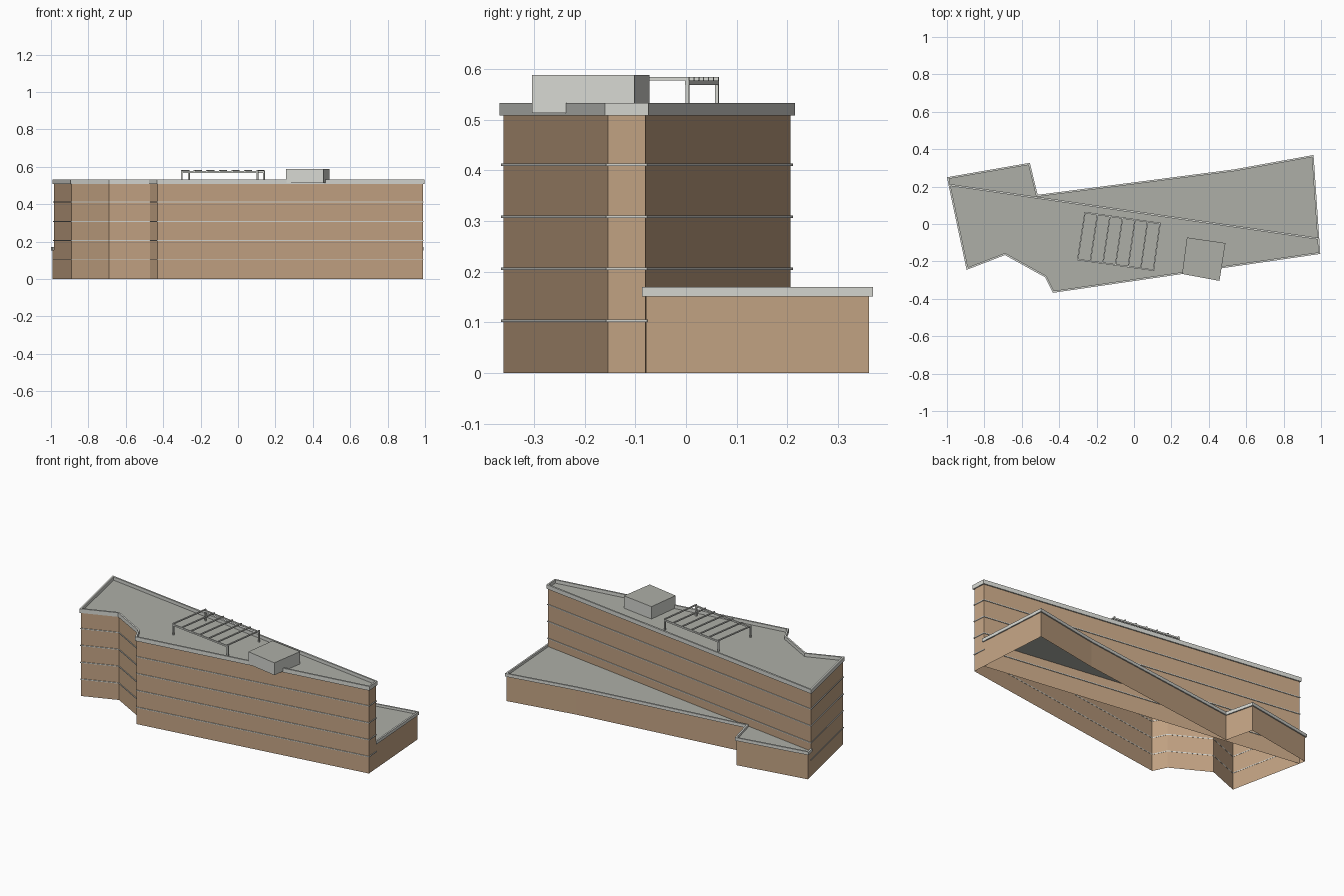
import bpy
from mathutils import Vector

cube = bpy.data.objects.get("Cube")
if cube:
    bpy.data.objects.remove(cube, do_unlink=True)


def material(name, rgb):
    mat = bpy.data.materials.new(name)
    mat.use_nodes = True
    mat.diffuse_color = (*rgb, 1)
    mat.node_tree.nodes["Principled BSDF"].inputs["Base Color"].default_value = (*rgb, 1)
    return mat


TAN = material("tan wall", (0.55, 0.37, 0.23))
TRIM = material("light grey trim", (0.67, 0.68, 0.64))
ROOF = material("grey roof", (0.42, 0.43, 0.39))


def add_object(name, verts, faces, *mats):
    mesh = bpy.data.meshes.new(name)
    mesh.from_pydata(verts, [], faces)
    for mat in mats:
        mesh.materials.append(mat)
    mesh.update()
    obj = bpy.data.objects.new(name, mesh)
    bpy.context.collection.objects.link(obj)
    return obj


def inset(outline, dist):
    """Move every edge of a counter-clockwise outline inward, with mitred corners."""
    pts = [Vector(p) for p in outline]
    result = []
    for i, p in enumerate(pts):
        a = (p - pts[i - 1]).normalized()
        b = (pts[(i + 1) % len(pts)] - p).normalized()
        na, nb = Vector((-a.y, a.x)), Vector((-b.y, b.x))
        result.append(p + (na + nb) * dist / (1 + na.dot(nb)))
    return result


def at_height(points, z):
    return [(p[0], p[1], z) for p in points]


def walls(name, outline, z0, z1, first=0):
    """Open-bottomed outer walls, starting at the given edge."""
    n = len(outline)
    verts = at_height(outline, z0) + at_height(outline, z1)
    faces = []
    for i in range(first, n):
        j = (i + 1) % n
        faces.append((i, j, j + n, i + n))
    return add_object(name, verts, faces, TAN)


def ring(name, outer, inner, z0, z1, first=0):
    """Rectangular-section band that follows an outline."""
    n = len(outer)
    verts = (at_height(outer, z0) + at_height(outer, z1)
             + at_height(inner, z1) + at_height(inner, z0))
    faces = []
    for i in range(first, n):
        j = (i + 1) % n
        for k in range(4):
            m = (k + 1) % 4
            faces.append((i + k * n, j + k * n, j + m * n, i + m * n))
    return add_object(name, verts, faces, TRIM)


def prism(name, outline, z0, z1, *mats):
    n = len(outline)
    verts = at_height(outline, z0) + at_height(outline, z1)
    faces = [(i, (i + 1) % n, (i + 1) % n + n, i + n) for i in range(n)]
    faces += [tuple(reversed(range(n))), tuple(range(n, 2 * n))]
    return add_object(name, verts, faces, *mats)


def bar(name, start, end, width, z0, z1):
    """Straight bar between two plan points."""
    a, b = Vector(start), Vector(end)
    d = (b - a).normalized() * width / 2
    s = Vector((-d.y, d.x))
    return prism(name, [a - d - s, b + d - s, b + d + s, a - d + s], z0, z1, TRIM)


# Outer outlines at the parapets
tower = [(-0.993, 0.215), (-0.895, -0.245), (-0.69, -0.166), (-0.475, -0.285),
         (-0.434, -0.368), (0.996, -0.16), (0.99, -0.074)]
podium = [(-0.99, 0.2), (0.991, -0.087), (0.96, 0.369), (0.535, 0.292),
          (-0.515, 0.156), (-0.557, 0.327), (-1.0, 0.25)]
OVERHANG = 0.007
tower_wall = inset(tower, OVERHANG)
podium_wall = inset(podium, OVERHANG)

# Tower
walls("tower_walls", tower_wall, 0, 0.513)
add_object("tower_roof", at_height(tower_wall, 0.513), [tuple(range(len(tower)))], ROOF)
ring("tower_parapet", tower, inset(tower, 0.01), 0.508, 0.533)
for level in range(1, 5):
    z = 0.1025 * level
    ring(f"floor_band_{level}", inset(tower, 0.003), inset(tower, 0.008), z - 0.002, z + 0.003)

# Podium, open where it meets the tower
walls("podium_walls", podium_wall, 0, 0.156, 1)
add_object("podium_roof", at_height(podium_wall, 0.156), [tuple(range(len(podium)))], ROOF)
ring("podium_parapet", podium, inset(podium, 0.01), 0.151, 0.17, 1)

# Rooftop plant room, with a roof-coloured top
plant = prism("plant_room", [(0.257, -0.267), (0.457, -0.304), (0.489, -0.102), (0.283, -0.072)],
              0.513, 0.588, TRIM, ROOF)
for face in plant.data.polygons:
    if face.normal.z > 0.5:
        face.material_index = 1

# Rooftop pergola
front_left, front_right = Vector((-0.301, -0.19)), Vector((0.104, -0.247))
back_left, back_right = Vector((-0.262, 0.061)), Vector((0.139, 0.003))
for name, a, b in (("front", front_left, front_right), ("back", back_left, back_right)):
    bar(f"pergola_{name}_beam", a, b, 0.008, 0.568, 0.577)
    for side, p in (("right", a), ("left", b)):
        d = (b - a).normalized() * 0.001
        bar(f"pergola_{name}_{side}_post", p - d, p + d, 0.007, 0.513, 0.568)
SLATS = 7
for i in range(SLATS):
    t = i / (SLATS - 1)
    bar(f"pergola_slat_{i + 1}", front_left.lerp(front_right, t), back_left.lerp(back_right, t),
        0.007, 0.577, 0.584)
